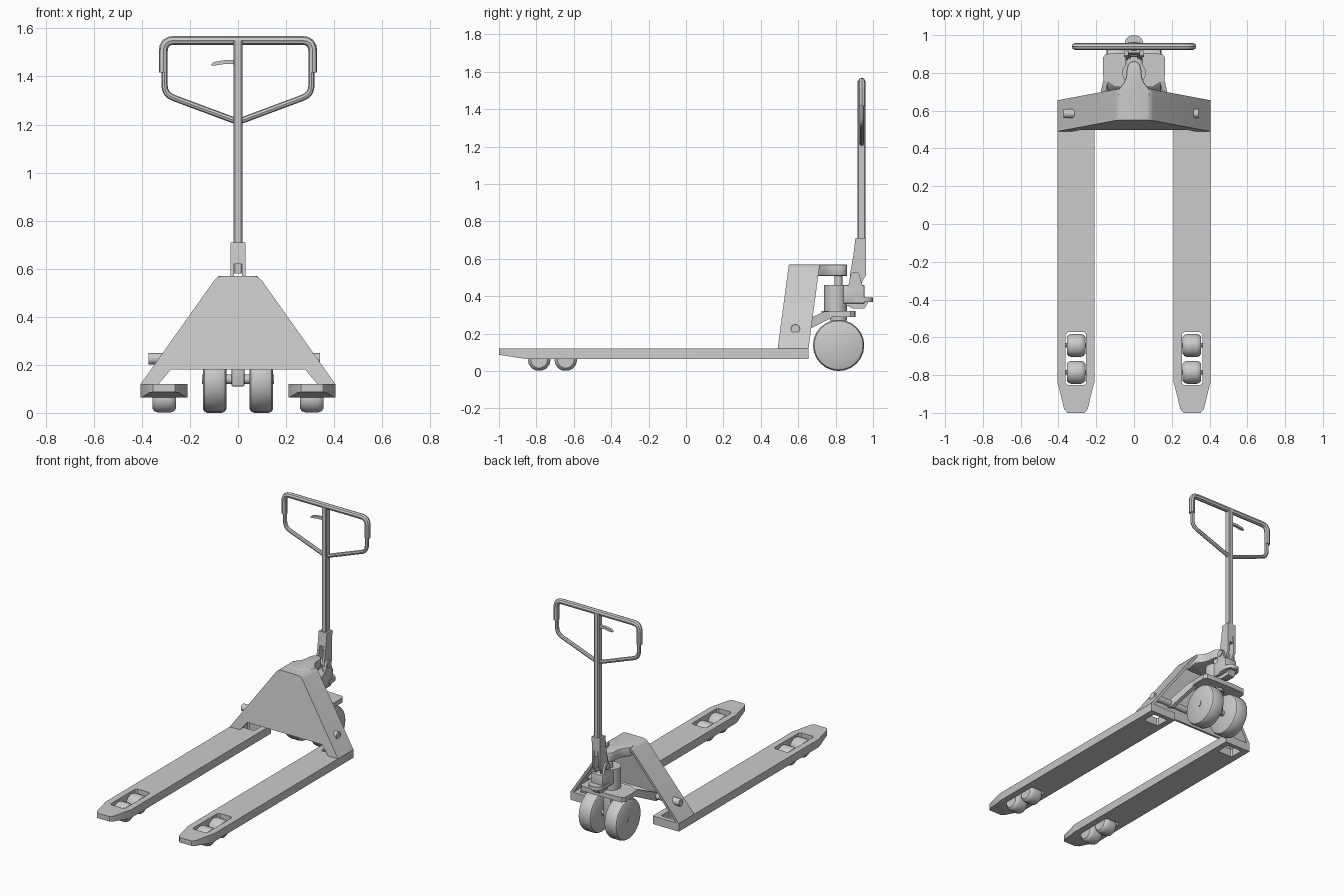
import bpy, bmesh, math
from mathutils import Vector

if "Cube" in bpy.data.objects:
    bpy.data.objects.remove(bpy.data.objects["Cube"])

AX = {'x': lambda a, b, t: (t, a, b),   # profile in (y, z)
      'y': lambda a, b, t: (a, t, b),   # profile in (x, z)
      'z': lambda a, b, t: (a, b, t)}   # profile in (x, y)

def finish(bm, name, smooth=True, bevel=0):
    bmesh.ops.recalc_face_normals(bm, faces=bm.faces)
    me = bpy.data.meshes.new(name)
    bm.to_mesh(me)
    bm.free()
    ob = bpy.data.objects.new(name, me)
    bpy.context.collection.objects.link(ob)
    bpy.ops.object.select_all(action='DESELECT')
    bpy.context.view_layer.objects.active = ob
    ob.select_set(True)
    if bevel:
        m = ob.modifiers.new('bevel', 'BEVEL')
        m.width, m.segments, m.limit_method = bevel, 2, 'ANGLE'
        bpy.ops.object.modifier_apply(modifier='bevel')
    if smooth:
        bpy.ops.object.shade_smooth_by_angle(angle=math.radians(35))
    return ob

def prism(name, axis, pts, lo, hi, bevel=0, shear=0.0, edit=None):
    """Extrude a 2D profile along an axis; shear leans it back in y with height."""
    bm = bmesh.new()
    f = AX[axis]
    a, b = ([bm.verts.new(f(p[0], p[1], t)) for p in pts] for t in (lo, hi))
    bm.faces.new(a)
    bm.faces.new(b[::-1])
    for i in range(len(pts)):
        j = (i + 1) % len(pts)
        bm.faces.new((a[i], b[i], b[j], a[j]))
    for v in bm.verts:
        v.co.y += shear * (v.co.z - 0.12)
    if edit:
        edit(bm)
    return finish(bm, name, bevel=bevel)

def box(name, x0, x1, y0, y1, z0, z1, bevel=0):
    return prism(name, 'z', [(x0, y0), (x1, y0), (x1, y1), (x0, y1)], z0, z1, bevel)

def lathe(name, axis, prof, centre, n):
    """Revolve (radius, offset) points about an axis through centre."""
    bm = bmesh.new()
    f = AX[axis]
    rings = [[bm.verts.new(Vector(centre) + Vector(f(r * math.cos(2 * math.pi * i / n),
              r * math.sin(2 * math.pi * i / n), t))) for i in range(n)] for r, t in prof]
    for p, q in zip(rings, rings[1:]):
        for i in range(n):
            bm.faces.new((p[i], p[(i + 1) % n], q[(i + 1) % n], q[i]))
    bm.faces.new(rings[0])
    bm.faces.new(rings[-1])
    return finish(bm, name)

def rod(name, axis, r, lo, hi, centre, n=16):
    return lathe(name, axis, [(r, lo), (r, hi)], centre, n)

def tube(name, pts, r, fillet):
    """Round tube along an x-z path with filleted corners."""
    P = [Vector((x, 0.94, z)) for x, z in pts]
    path = [P[0]]
    for a, c, b in zip(P, P[1:], P[2:]):
        s, e = c + (a - c).normalized() * fillet, c + (b - c).normalized() * fillet
        path += [s.lerp(c, t).lerp(c.lerp(e, t), t) for t in (0, .25, .5, .75, 1)]
    path.append(P[-1])
    cu = bpy.data.curves.new(name, 'CURVE')
    cu.dimensions, cu.bevel_depth, cu.bevel_resolution, cu.use_fill_caps = '3D', r, 2, True
    sp = cu.splines.new('POLY')
    sp.points.add(len(path) - 1)
    for p, co in zip(sp.points, path):
        p.co = (*co, 1)
    ob = bpy.data.objects.new(name, cu)
    bpy.context.collection.objects.link(ob)
    bpy.ops.object.select_all(action='DESELECT')
    bpy.context.view_layer.objects.active = ob
    ob.select_set(True)
    bpy.ops.object.convert(target='MESH')
    bpy.ops.object.shade_smooth_by_angle(angle=math.radians(40))

def cut(ob, cutter):
    m = ob.modifiers.new('cut', 'BOOLEAN')
    m.operation, m.solver, m.object = 'DIFFERENCE', 'EXACT', cutter
    bpy.context.view_layer.objects.active = ob
    bpy.ops.object.modifier_apply(modifier='cut')
    bpy.data.objects.remove(cutter)

def raise_tip(bm):
    bmesh.ops.bisect_plane(bm, geom=bm.verts[:] + bm.edges[:] + bm.faces[:],
                           plane_co=(0, -0.86, 0), plane_no=(0, 1, 0))
    for v in bm.verts:
        if v.co.z < 0.07 and v.co.y < -0.86:
            v.co.z += 0.022 * (-0.86 - v.co.y) / 0.14

def chamfered(x0, x1, y0, y1, c):
    return [(x0 + c, y0), (x1 - c, y0), (x1, y0 + c), (x1, y1 - c),
            (x1 - c, y1), (x0 + c, y1), (x0, y1 - c), (x0, y0 + c)]

for s, side in ((1, 'right'), (-1, 'left')):
    mir = lambda pts: [(s * x, y) for x, y in pts]
    # Fork blade with roller opening and heel opening
    fork = prism('fork_' + side, 'z', mir([(.21, .655), (.21, -.84), (.216, -.86), (.245, -.98),
                 (.262, -1), (.353, -1), (.37, -.98), (.399, -.86), (.405, -.84), (.405, .655)]),
                 .065, .12, edit=raise_tip)
    cut(fork, prism('cutter', 'z', mir(chamfered(.253, .362, -.853, -.573, .012)), 0, .2))
    cut(fork, prism('cutter', 'z', mir(chamfered(.25, .36, .53, .625, .008)), 0, .2))
    # Tandem load rollers
    for k, y in enumerate((-.785, -.643)):
        lathe(f'load_roller_{side}_{k}', 'x', [(.045, -.049), (.056, -.04), (.061, -.025),
              (.061, .025), (.056, .04), (.045, .049)], (s * .307, y, .061), 14)
        rod(f'roller_axle_{side}_{k}', 'x', .012, -.056, .056, (s * .307, y, .08), 10)
    # Steering wheel and hub cap
    lathe('steer_wheel_' + side, 'x', [(.12, -.049), (.131, -.043), (.137, -.03), (.137, .03),
          (.131, .043), (.12, .049)], (s * .097, .816, .137), 24)
    # Pivot boss on the body flank
    rod('pivot_boss_' + side, 'x', .024, -.05, .02, (s * .322, .585, .225))
    # Lift link arm from the yoke to the heel
    arm = prism('link_arm_' + side, 'x', [(.57, .20), (.60, .195), (.78, .285), (.78, .318), (.74, .318),
                (.58, .245)], -.013, .013)
    for v in arm.data.vertices:
        v.co.x += s * (.145 + (.78 - v.co.y) * .22)
    # Handle socket cheek
    prism('socket_cheek_' + side, 'x', [(.885, .44), (.875, .49), (.879, .53), (.895, .62), (.962, .62),
          (.962, .51), (.945, .485), (.93, .44)], s * .016, s * .031)
    # Pump ears around the socket
    prism('pump_ear_' + side, 'x', [(.865, .44), (.88, .515), (.892, .53), (.915, .53), (.928, .515),
          (.945, .44)], s * .032, s * .046)

# Body: sheared front plate, bent flank shell and top lug
half = [(.33, .12), (.405, .12), (.1, .55), (.085, .565), (.068, .57)]
front = [(.28, .18)] + half
prism('body_front_plate', 'y', front + [(-x, z) for x, z in front[::-1]], .49, .505, shear=.133)
outer = half[1:]
inner = [(.065, .553), (.078, .548), (.09, .536), (.382, .12)]
prism('body_flank_shell', 'y', outer + [(-x, z) for x, z in outer[::-1]] +
      [(-x, z) for x, z in inner[::-1]] + inner, .49, .655, shear=.133)
lug = [(.068, .6), (.085, .70), (.075, .72), (.055, .745), (.042, .775), (.038, .82), (.032, .843),
       (.018, .858), (0, .862)]
prism('top_lug', 'z', lug + [(-x, y) for x, y in lug[-2::-1]], .507, .57, bevel=.008)
rod('heel_cross_tube', 'x', .022, -.29, .29, (0, .585, .225))

# Hydraulic pump, piston and steering yoke
rod('pump_cylinder', 'z', .062, .30, .46, (0, .80, 0), 24)
rod('piston_rod', 'z', .022, .44, .51, (0, .815, 0))
box('pump_block', -.046, .046, .80, .955, .36, .46, .008)
yoke = [(.10, .725), (.16, .765), (.165, .80), (.165, .88), (.15, .90), (.07, .905)]
prism('yoke_plate', 'z', yoke + [(-x, y) for x, y in yoke[::-1]], .288, .32)
rod('steer_collar', 'z', .045, .27, .30, (0, .816, 0))
box('axle_carrier', -.028, .028, .785, .847, .11, .29, .008)
rod('steer_axle', 'x', .02, -.15, .15, (0, .816, .14))
pedal = [(.05, .90), (.05, .955), (.042, .98), (.025, .995), (0, 1)]
prism('foot_pedal', 'z', pedal + [(-x, y) for x, y in pedal[-2::-1]], .368, .394)
prism('pedal_bracket', 'x', [(.84, .36), (.89, .335), (.955, .335), (.975, .37), (.84, .40)], -.025, .025)

# Handle socket, pin and drawbar
prism('handle_socket', 'x', [(.895, .62), (.906, .71), (.963, .71), (.962, .62)], -.031, .031)
rod('handle_pin', 'x', .022, -.052, .052, (0, .905, .505))
prism('drawbar', 'z', chamfered(-.018, .018, .916, .961, .006), .58, 1.55)

# Handle loop: thick grip over a thinner frame, plus release lever
tube('handle_grip', [(-.311, 1.417), (-.311, 1.55), (.311, 1.55), (.311, 1.417)], .0185, .045)
tube('handle_frame', [(0, 1.211), (.306, 1.325), (.306, 1.43)], .013, .04)
tube('handle_frame_left', [(0, 1.211), (-.306, 1.325), (-.306, 1.43)], .013, .04)
prism('release_lever', 'y', [(0, 1.468), (-.055, 1.468), (-.1, 1.46), (-.113, 1.447), (-.1, 1.445),
      (-.055, 1.452), (0, 1.45)], .931, .949)
